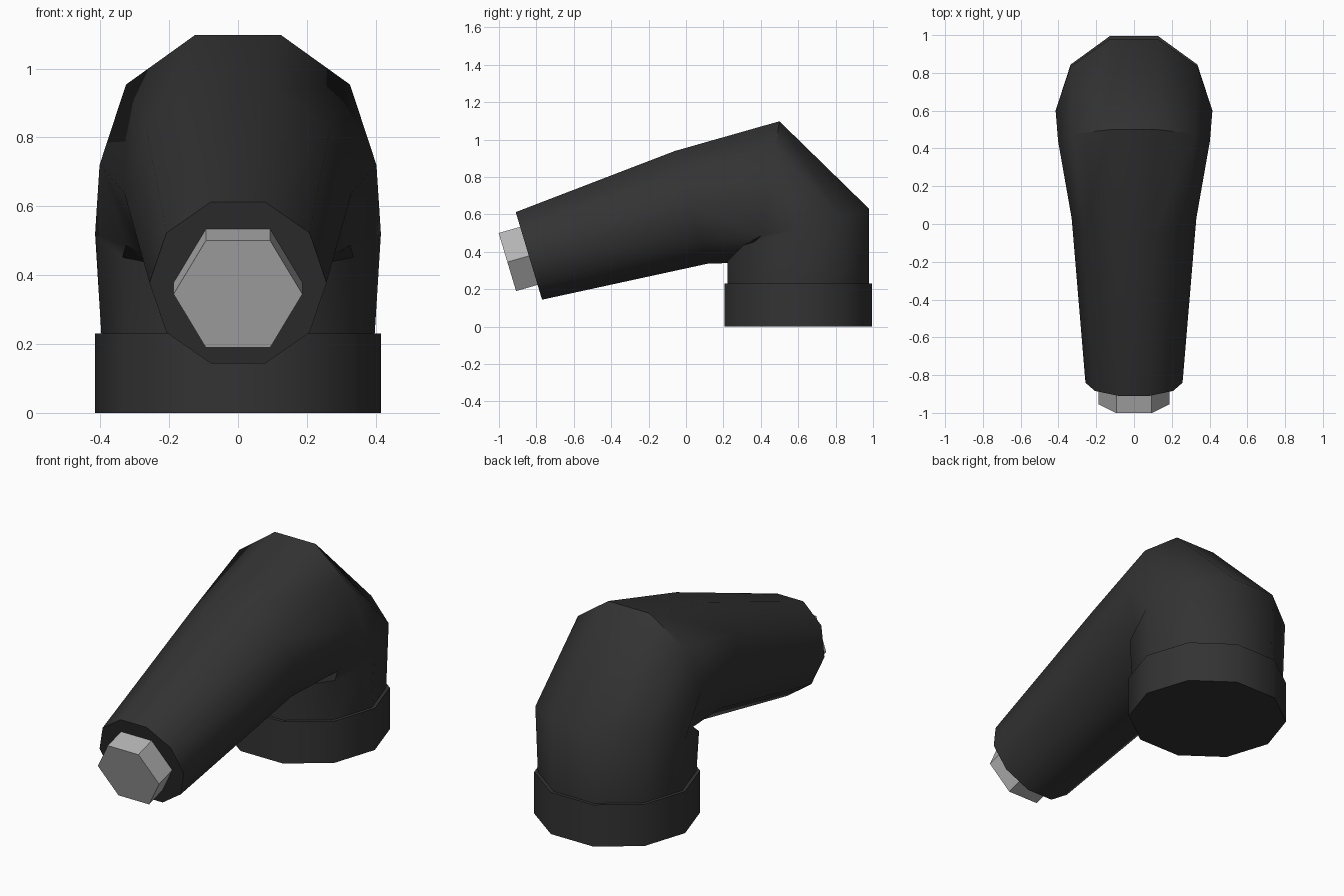
import bpy, bmesh, math
from mathutils import Vector

if "Cube" in bpy.data.objects:
    bpy.data.objects.remove(bpy.data.objects["Cube"])


def material(name, rgb):
    m = bpy.data.materials.new(name)
    m.diffuse_color = (*rgb, 1)
    m.use_nodes = True
    m.node_tree.nodes["Principled BSDF"].inputs["Base Color"].default_value = m.diffuse_color
    return m


BLACK = material("black rubber", (0.033, 0.033, 0.033))
METAL = material("grey metal", (0.45, 0.45, 0.45))


def loft(name, rings, sides, mat, smooth):
    """Skin regular rings: (centre y, centre z, radius, tilt direction in y/z)."""
    bm = bmesh.new()
    loops = []
    for cy, cz, r, (dy, dz) in rings:
        up = Vector((0, dy, dz)).normalized()
        loop = []
        for i in range(sides):
            a = 2 * math.pi * i / sides
            p = Vector((r * math.cos(a), 0, 0)) + up * r * math.sin(a)
            loop.append(bm.verts.new(p + Vector((0, cy, cz))))
        loops.append(loop)
    for a, b in zip(loops, loops[1:]):
        for i in range(sides):
            j = (i + 1) % sides
            bm.faces.new((a[i], a[j], b[j], b[i]))
    bm.faces.new(loops[0][::-1])
    bm.faces.new(loops[-1])
    me = bpy.data.meshes.new(name)
    bm.to_mesh(me)
    bm.free()
    me.materials.append(mat)
    ob = bpy.data.objects.new(name, me)
    bpy.context.collection.objects.link(ob)
    if smooth:
        bpy.ops.object.select_all(action='DESELECT')
        ob.select_set(True)
        bpy.context.view_layer.objects.active = ob
        bpy.ops.object.shade_smooth_by_angle(angle=math.radians(40))
    return ob


# Bent tapering sleeve with a wider collar at its foot
loft("elbow_sleeve", [
    (0.60, 0.00, 0.415, (1, 0)),
    (0.60, 0.23, 0.415, (1, 0)),
    (0.60, 0.23, 0.397, (1, 0)),
    (0.60, 0.52, 0.415, (0.38, 0.11)),
    (0.44, 0.72, 0.402, (0.06, 0.38)),
    (0.03, 0.638, 0.330, (-0.09, 0.302)),
    (-0.84, 0.378, 0.257, (-0.07, 0.233)),
], 10, BLACK, True)

# Hexagonal metal end, set slightly into the sleeve
TILT = (-0.07, 0.233)
loft("hex_end", [
    (-0.82, 0.384, 0.187, TILT),
    (-0.955, 0.345, 0.187, TILT),
], 6, METAL, False)
